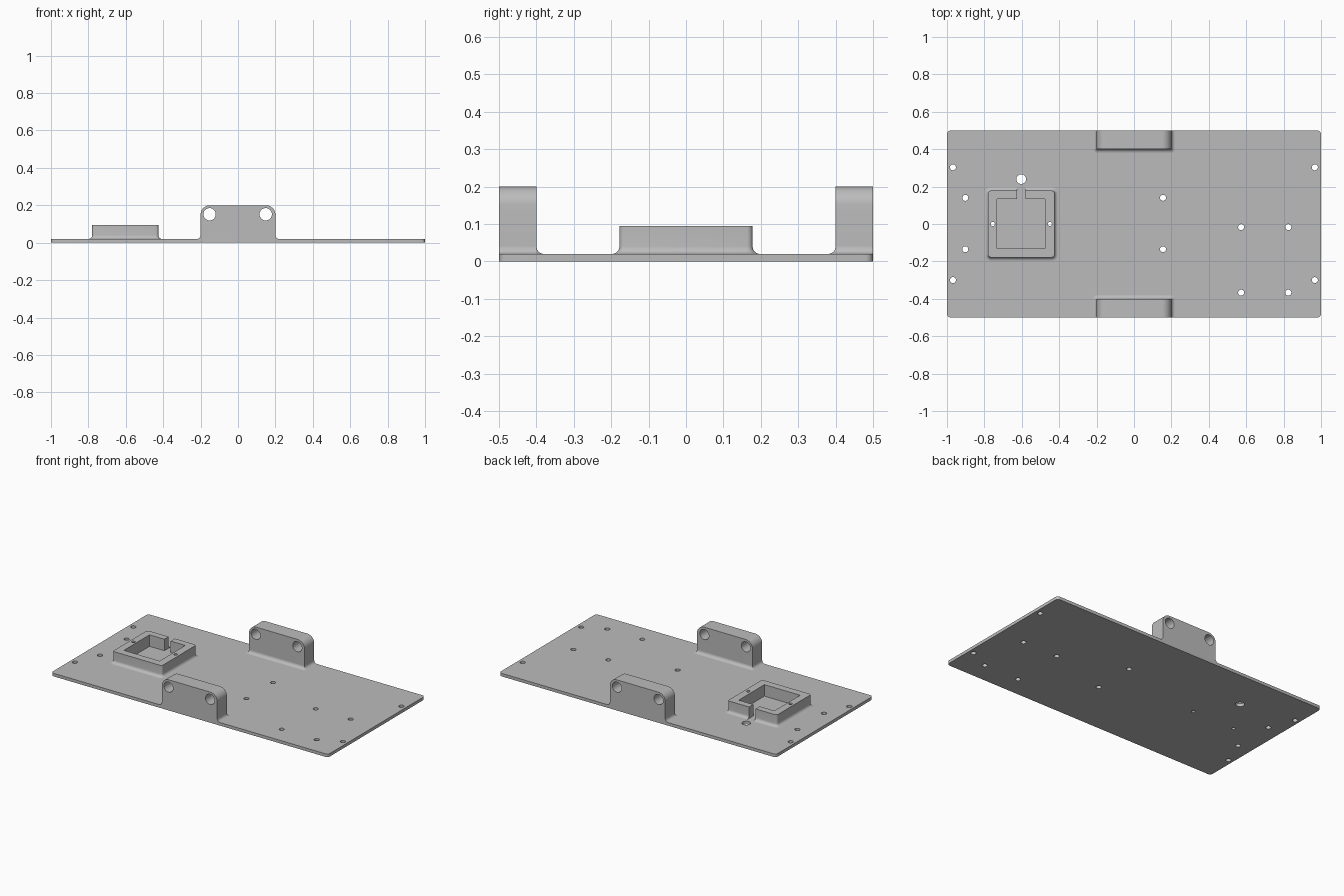
import bpy, bmesh, math
from mathutils import Matrix

if "Cube" in bpy.data.objects:
    bpy.data.objects.remove(bpy.data.objects["Cube"])

T = 0.02       # plate thickness
FILLET = 0.02  # radius where parts meet the plate

grey = bpy.data.materials.new("plain grey")
grey.use_nodes = True
grey.diffuse_color = (0.5, 0.5, 0.5, 1)
grey.node_tree.nodes["Principled BSDF"].inputs["Base Color"].default_value = (0.5, 0.5, 0.5, 1)


def finish(name, bm):
    bmesh.ops.recalc_face_normals(bm, faces=bm.faces)
    mesh = bpy.data.meshes.new(name)
    bm.to_mesh(mesh)
    bm.free()
    mesh.materials.append(grey)
    ob = bpy.data.objects.new(name, mesh)
    bpy.context.collection.objects.link(ob)
    return ob


def activate(ob):
    bpy.ops.object.select_all(action='DESELECT')
    ob.select_set(True)
    bpy.context.view_layer.objects.active = ob


def smooth(ob):
    activate(ob)
    bpy.ops.object.shade_smooth_by_angle(angle=math.radians(30))


def cut(ob, bm):
    cutter = finish("cutter", bm)
    cutter.hide_render = True
    mod = ob.modifiers.new("cut", 'BOOLEAN')
    mod.operation = 'DIFFERENCE'
    mod.solver = 'EXACT'
    mod.object = cutter
    activate(ob)
    bpy.ops.object.modifier_apply(modifier=mod.name)
    bpy.data.objects.remove(cutter)


def rounded_rect(x0, y0, x1, y1, r, steps=6):
    pts = []
    corners = [(x1 - r, y1 - r), (x0 + r, y1 - r), (x0 + r, y0 + r), (x1 - r, y0 + r)]
    for i, (cx, cy) in enumerate(corners):
        for k in range(steps + 1):
            a = math.pi / 2 * (i + k / steps)
            pts.append((cx + r * math.cos(a), cy + r * math.sin(a)))
    return pts


def loft(bm, rings):
    loops = [[bm.verts.new(p) for p in ring] for ring in rings]
    n = len(loops[0])
    for a, b in zip(loops, loops[1:]):
        for i in range(n):
            bm.faces.new((a[i], a[(i + 1) % n], b[(i + 1) % n], b[i]))
    bm.faces.new(loops[0])
    bm.faces.new(loops[-1])


def fillet_rings(x0, y0, x1, y1, r, limit=0.5, steps=6):
    # outline that flares out towards the plate, trimmed at the plate edge
    rings = []
    for k in range(steps + 1):
        a = math.pi / 2 * k / steps
        o, z = FILLET * (1 - math.sin(a)), T + FILLET * (1 - math.cos(a))
        rings.append([(x, max(-limit, min(limit, y)), z) for x, y in
                      rounded_rect(x0 - o, y0 - o, x1 + o, y1 + o, r + o)])
    return rings


def add_cylinder(bm, x, y, z, r, depth, rot=Matrix()):
    bmesh.ops.create_cone(bm, cap_ends=True, segments=32, radius1=r, radius2=r,
                          depth=depth, matrix=Matrix.Translation((x, y, z)) @ rot)


def box(x0, y0, z0, x1, y1, z1):
    bm = bmesh.new()
    loft(bm, [[(x0, y0, z), (x1, y0, z), (x1, y1, z), (x0, y1, z)] for z in (z0, z1)])
    return bm


PIN_HOLES = [(-0.755, 0), (-0.45, 0)]


def pin_cutter():
    bm = bmesh.new()
    for x, y in PIN_HOLES:
        add_cylinder(bm, x, y, 0.05, 0.011, 0.3)
    return bm


# base plate with its mounting holes
bm = bmesh.new()
loft(bm, [[(x, y, z) for x, y in rounded_rect(-1, -0.5, 1, 0.5, 0.02)] for z in (0, T)])
plate = finish("base_plate", bm)
bm = pin_cutter()
holes = [(x, y) for x in (-0.968, 0.967) for y in (-0.3, 0.303)]
holes += [(x, y) for x in (-0.902, 0.155) for y in (-0.135, 0.14)]
holes += [(x, y) for x in (0.573, 0.825) for y in (-0.367, -0.017)]
for x, y in holes:
    add_cylinder(bm, x, y, 0, 0.016, 0.2)
add_cylinder(bm, -0.603, 0.24, 0, 0.026, 0.2)  # cable hole
cut(plate, bm)
smooth(plate)

# square socket: filleted block, pocket, cable slot and pin holes
bm = bmesh.new()
rings = fillet_rings(-0.78, -0.178, -0.425, 0.178, 0.015)
rings.append([(x, y, 0.095) for x, y, z in rings[-1]])
loft(bm, rings)
socket = finish("socket_frame", bm)
cut(socket, box(-0.733, -0.13, 0, -0.475, 0.135, 0.2))
cut(socket, box(-0.626, 0.1, 0, -0.58, 0.23, 0.2))
cut(socket, pin_cutter())
smooth(socket)

# upright lugs at the front and back edges
for side, s in (("front", -1), ("back", 1)):
    bm = bmesh.new()
    outline = [(x, z) for x, z in rounded_rect(-0.2, 0, 0.2, 0.2, 0.05, 10) if z > 0.1]
    outline += [(-0.2, T), (0.2, T)]
    loft(bm, [[(x, s * y, z) for x, z in outline] for y in (0.4, 0.5)])
    lug = finish(side + "_lug", bm)
    bm = bmesh.new()
    for x in (-0.152, 0.148):
        add_cylinder(bm, x, s * 0.45, 0.152, 0.033, 0.3, Matrix.Rotation(math.pi / 2, 4, 'X'))
    cut(lug, bm)
    smooth(lug)

    bm = bmesh.new()
    y0, y1 = sorted((s * 0.4, s * 0.6))
    loft(bm, fillet_rings(-0.2, y0, 0.2, y1, 0.002))
    smooth(finish(side + "_lug_fillet", bm))
